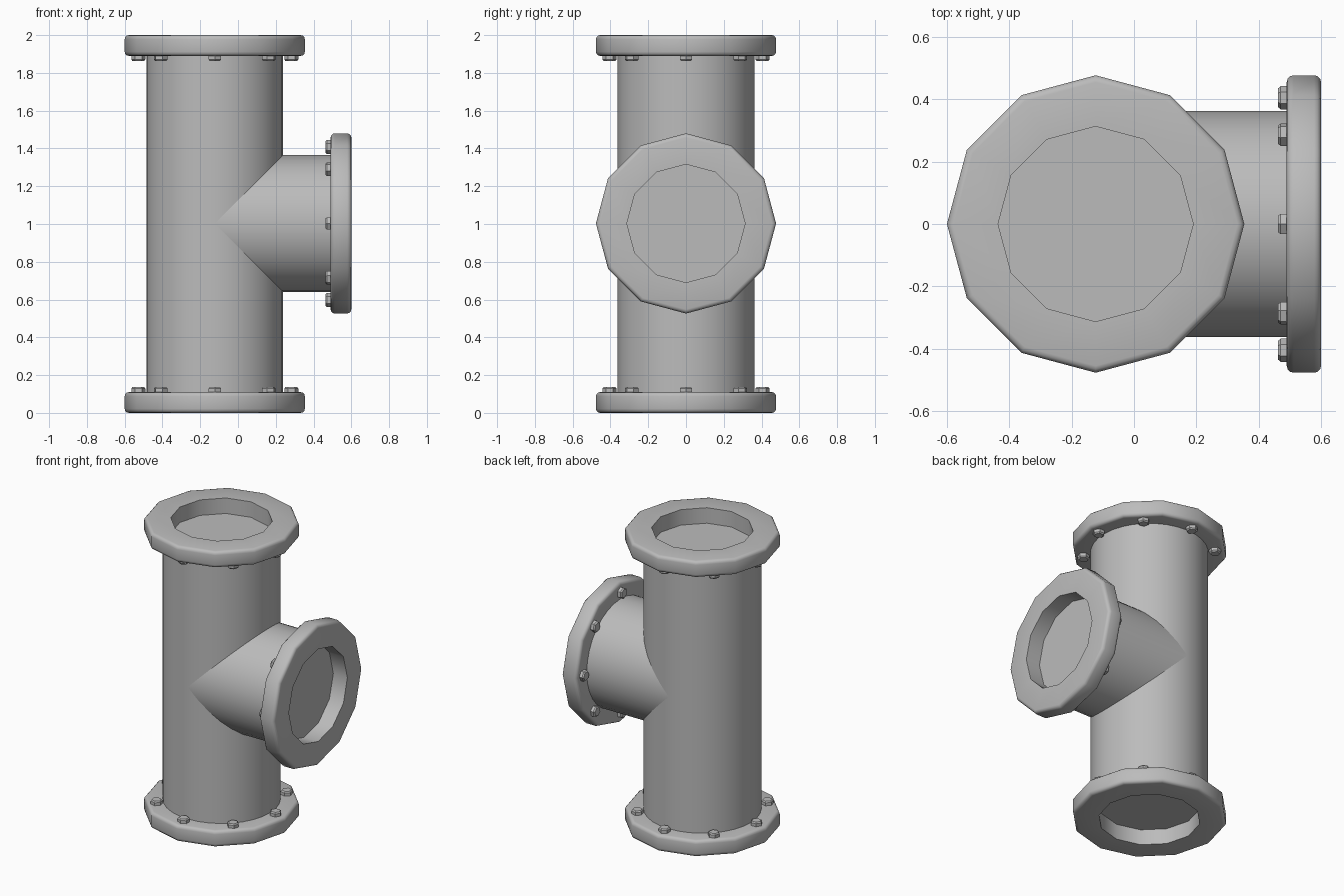
import bpy
import bmesh
from math import pi, cos, sin, radians
from mathutils import Matrix, Vector

default = bpy.data.objects.get("Cube")
if default:
    bpy.data.objects.remove(default, do_unlink=True)

AXIS_X = -0.123      # centre line of the upright pipe
MID_Z = 1.003        # height of the branch
PIPE_R = 0.362
FLANGE_R = 0.477
BORE_R = 0.313
THICK = 0.11
BOLT_RING = 0.405

steel = bpy.data.materials.new("grey_steel")
steel.use_nodes = True
colour = (0.5, 0.5, 0.5, 1)
steel.diffuse_color = colour
steel.node_tree.nodes["Principled BSDF"].inputs["Base Color"].default_value = colour


def finish(name, bm, matrix, angle=40):
    """Turn a bmesh into a shaded object with baked placement."""
    bmesh.ops.transform(bm, matrix=matrix, verts=bm.verts)
    bmesh.ops.recalc_face_normals(bm, faces=bm.faces)
    mesh = bpy.data.meshes.new(name)
    bm.to_mesh(mesh)
    bm.free()
    mesh.materials.append(steel)
    ob = bpy.data.objects.new(name, mesh)
    bpy.context.collection.objects.link(ob)
    bpy.ops.object.select_all(action="DESELECT")
    ob.select_set(True)
    bpy.context.view_layer.objects.active = ob
    bpy.ops.object.shade_smooth_by_angle(angle=radians(angle))
    return ob


def lathe(bm, profile, sides):
    """Spin a closed (radius, height) profile into a ring."""
    rings = [[bm.verts.new((r * cos(2 * pi * i / sides), r * sin(2 * pi * i / sides), z))
              for r, z in profile] for i in range(sides)]
    n = len(profile)
    for i in range(sides):
        a, b = rings[i], rings[(i + 1) % sides]
        for j in range(n):
            k = (j + 1) % n
            bm.faces.new((a[j], b[j], b[k], a[k]))


def pipe(name, length, matrix):
    bm = bmesh.new()
    bmesh.ops.create_cone(bm, cap_ends=True, segments=32, radius1=PIPE_R,
                          radius2=PIPE_R, depth=length)
    bmesh.ops.translate(bm, verts=bm.verts, vec=(0, 0, length / 2))
    finish(name, bm, matrix)


def flange(name, matrix):
    """Twelve-sided ring, outer face at local z = 0, body towards +z."""
    bm = bmesh.new()
    soft = 0.022
    corner = [(soft * (1 - cos(t)), soft * (1 - sin(t))) for t in (0, pi / 6, pi / 3, pi / 2)]
    low = [(FLANGE_R - dr, dz) for dr, dz in reversed(corner)]
    high = [(FLANGE_R - dr, THICK - dz) for dr, dz in corner]
    lathe(bm, [(BORE_R, 0)] + low + high + [(BORE_R, THICK)], 12)
    finish(name, bm, matrix)


def bolts(name, matrix):
    """Eight chamfered hex heads on the pipe side of a flange."""
    bm = bmesh.new()
    for i in range(8):
        place = Matrix.Rotation(i * pi / 4, 4, "Z") @ Matrix.Translation((BOLT_RING, 0, THICK)) \
            @ Matrix.Rotation(pi / 2, 4, "Z")
        for r1, r2, z, h in ((0.037, 0.037, 0, 0.02), (0.037, 0.03, 0.02, 0.008)):
            bmesh.ops.create_cone(bm, cap_ends=True, segments=6, radius1=r1, radius2=r2, depth=h,
                                  matrix=place @ Matrix.Translation((0, 0, z + h / 2)))
    # Weld each chamfer to its head and drop the hidden faces between them
    bmesh.ops.remove_doubles(bm, verts=bm.verts, dist=0.0005)
    inner = [f for f in bm.faces if abs(f.normal.z) > 0.9
             and abs(f.calc_center_median().z - THICK - 0.02) < 0.001]
    bmesh.ops.delete(bm, geom=inner, context="FACES_ONLY")
    finish(name, bm, matrix, 20)


# Pipes
pipe("main_pipe", 2 - 2 * THICK + 0.01, Matrix.Translation((AXIS_X, 0, THICK - 0.005)))
to_side = Matrix.Rotation(pi / 2, 4, "Y")
pipe("branch_pipe", 0.495 - AXIS_X, Matrix.Translation((AXIS_X, 0, MID_Z)) @ to_side)

# Flanges and their bolts
ends = {
    "bottom": Matrix.Translation((AXIS_X, 0, 0)),
    "top": Matrix.Translation((AXIS_X, 0, 2)) @ Matrix.Rotation(pi, 4, "X"),
    "branch": Matrix.Translation((0.6, 0, MID_Z)) @ Matrix.Rotation(-pi / 2, 4, "Y"),
}
for end, place in ends.items():
    flange(end + "_flange", place)
    bolts(end + "_bolts", place)
